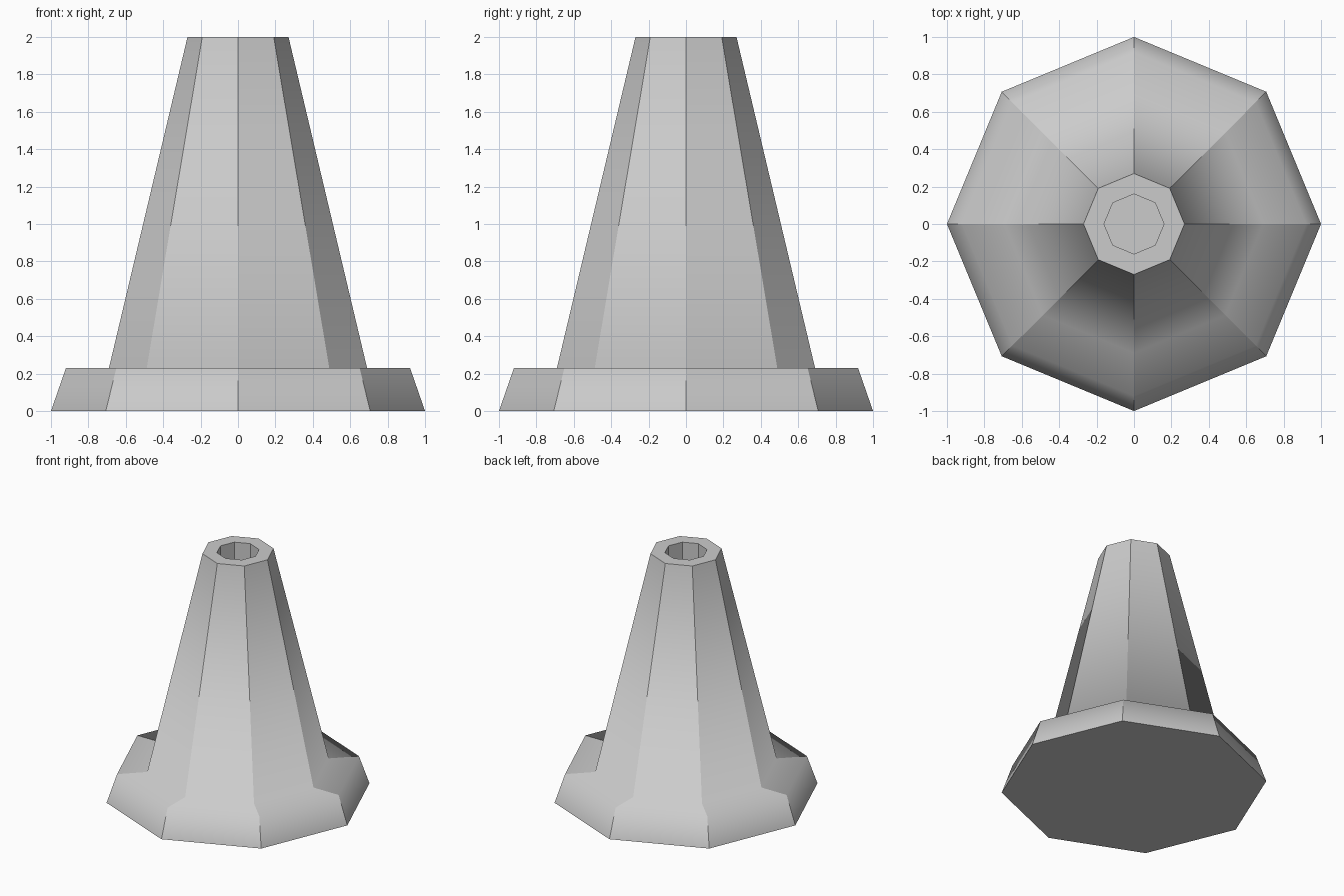
import bpy, bmesh
from math import cos, sin, tau

cube = bpy.data.objects.get("Cube")
if cube:
    bpy.data.objects.remove(cube)

SIDES = 8

# Single plain grey
grey = bpy.data.materials.new("light_grey")
grey.use_nodes = True
colour = (0.6, 0.6, 0.6, 1)
grey.diffuse_color = colour
bsdf = next(n for n in grey.node_tree.nodes if n.type == 'BSDF_PRINCIPLED')
bsdf.inputs["Base Color"].default_value = colour

# Profile (radius, height): flared foot, flat ledge, tapering body, rim, bore
profile = [(1, 0), (0.92, 0.23), (0.69, 0.23), (0.27, 2), (0.16, 2), (0.16, 1.5)]
RIM_RINGS = (0, 3, 4, 5)  # rings whose edges stay crisp

bm = bmesh.new()
rings = [[bm.verts.new((r * cos(tau * i / SIDES), r * sin(tau * i / SIDES), z))
          for i in range(SIDES)] for r, z in profile]

# Walls between neighbouring rings
for low, high in zip(rings, rings[1:]):
    for i in range(SIDES):
        j = (i + 1) % SIDES
        bm.faces.new((low[i], low[j], high[j], high[i]))
        bm.edges.get((low[i], high[i])).smooth = False  # crisp corner ridges

# Closed underside and bore floor
bm.faces.new(rings[0][::-1])
bm.faces.new(rings[-1])

for k in RIM_RINGS:
    for i in range(SIDES):
        bm.edges.get((rings[k][i], rings[k][(i + 1) % SIDES])).smooth = False

# Foot, ledge and body blend smoothly along the profile
for face in bm.faces:
    face.smooth = True

mesh = bpy.data.meshes.new("tapered_cone")
bm.to_mesh(mesh)
bm.free()
mesh.materials.append(grey)
bpy.context.collection.objects.link(bpy.data.objects.new("tapered_cone", mesh))
